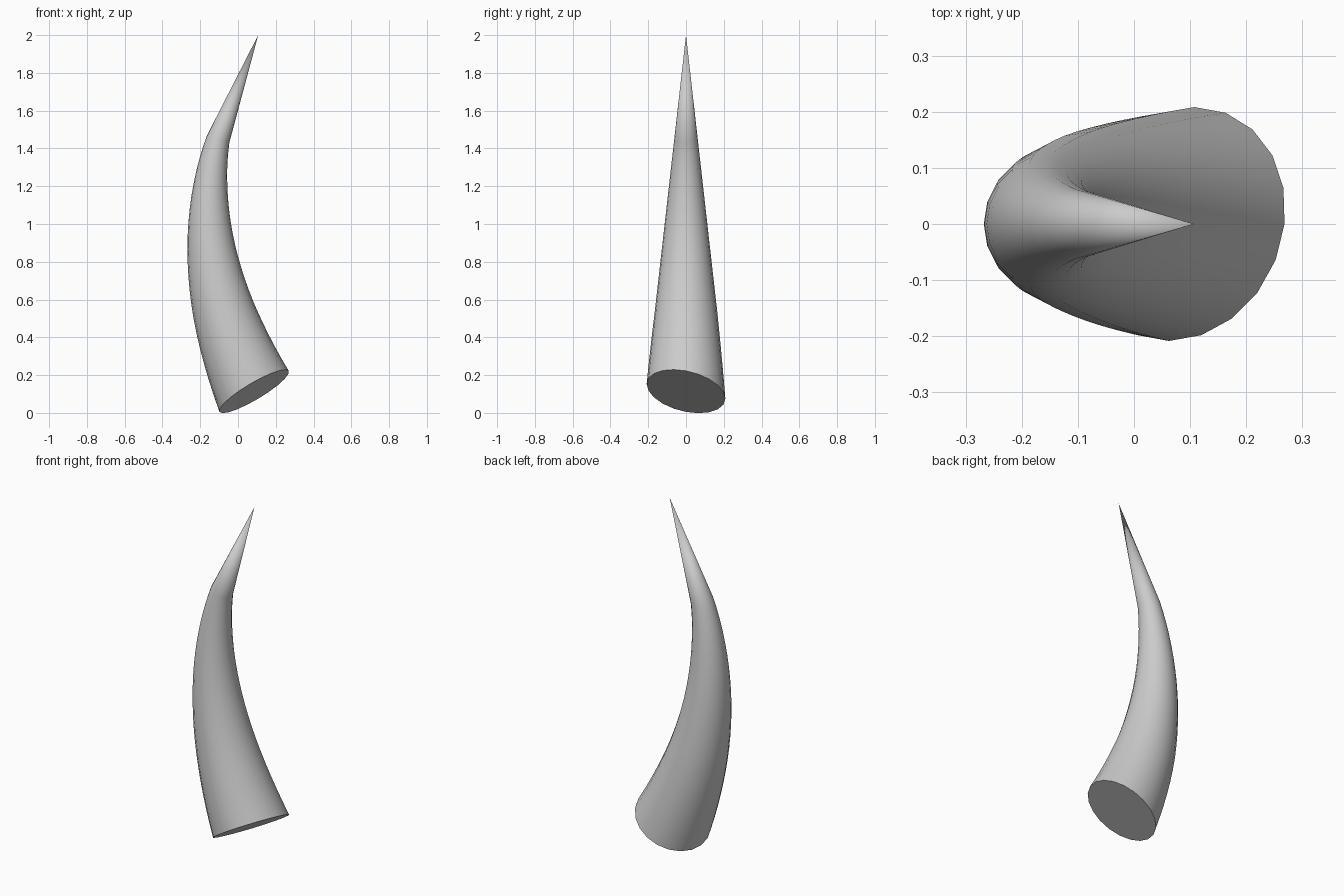
import bpy, bmesh, math
from mathutils import Vector

if "Cube" in bpy.data.objects:
    bpy.data.objects.remove(bpy.data.objects["Cube"])

SIDES, RINGS = 20, 20
START = Vector((0.085, 0, 0.114))
CONTROL = Vector((-0.257, 0, 0.842))
END = Vector((-0.105, 0, 1.45))
TIP = Vector((0.107, 0, 2.0))
BASE_AXIS = Vector((-0.5, 0.21, 0.843)).normalized()
KINK_AXIS = Vector((0.33, 0, 1)).normalized()


def ring(bm, centre, axis, radius):
    side = (Vector((0, 1, 0)) - axis * axis.y).normalized()
    other = side.cross(axis)
    verts = []
    for i in range(SIDES):
        a = 2 * math.pi * i / SIDES
        verts.append(bm.verts.new(centre + radius * (math.cos(a) * side + math.sin(a) * other)))
    return verts


bm = bmesh.new()

# Curved, evenly tapering body
rings = []
for k in range(RINGS + 1):
    t = k / RINGS
    centre = START * (1 - t) ** 2 + CONTROL * 2 * t * (1 - t) + END * t * t
    axis = ((CONTROL - START) * (1 - t) + (END - CONTROL) * t).normalized()
    axis = axis.lerp(BASE_AXIS, max(0, 1 - t / 0.3)).normalized()
    axis = axis.lerp(KINK_AXIS, max(0, (t - 0.8) / 0.2)).normalized()
    rings.append(ring(bm, centre, axis, 0.113 * (2 - centre.z)))

for low, high in zip(rings, rings[1:]):
    for i in range(SIDES):
        j = (i + 1) % SIDES
        bm.faces.new((low[i], low[j], high[j], high[i]))

# Flat slanted base and straight pointed tip
bm.faces.new(rings[0])
tip = bm.verts.new(TIP)
for i in range(SIDES):
    bm.faces.new((rings[-1][i], rings[-1][(i + 1) % SIDES], tip))
bmesh.ops.recalc_face_normals(bm, faces=bm.faces[:])

mesh = bpy.data.meshes.new("horn")
bm.to_mesh(mesh)
bm.free()
horn = bpy.data.objects.new("horn", mesh)
bpy.context.collection.objects.link(horn)

# Smooth sides, crisp base rim
bpy.context.view_layer.objects.active = horn
horn.select_set(True)
bpy.ops.object.shade_smooth_by_angle(angle=math.radians(35))
